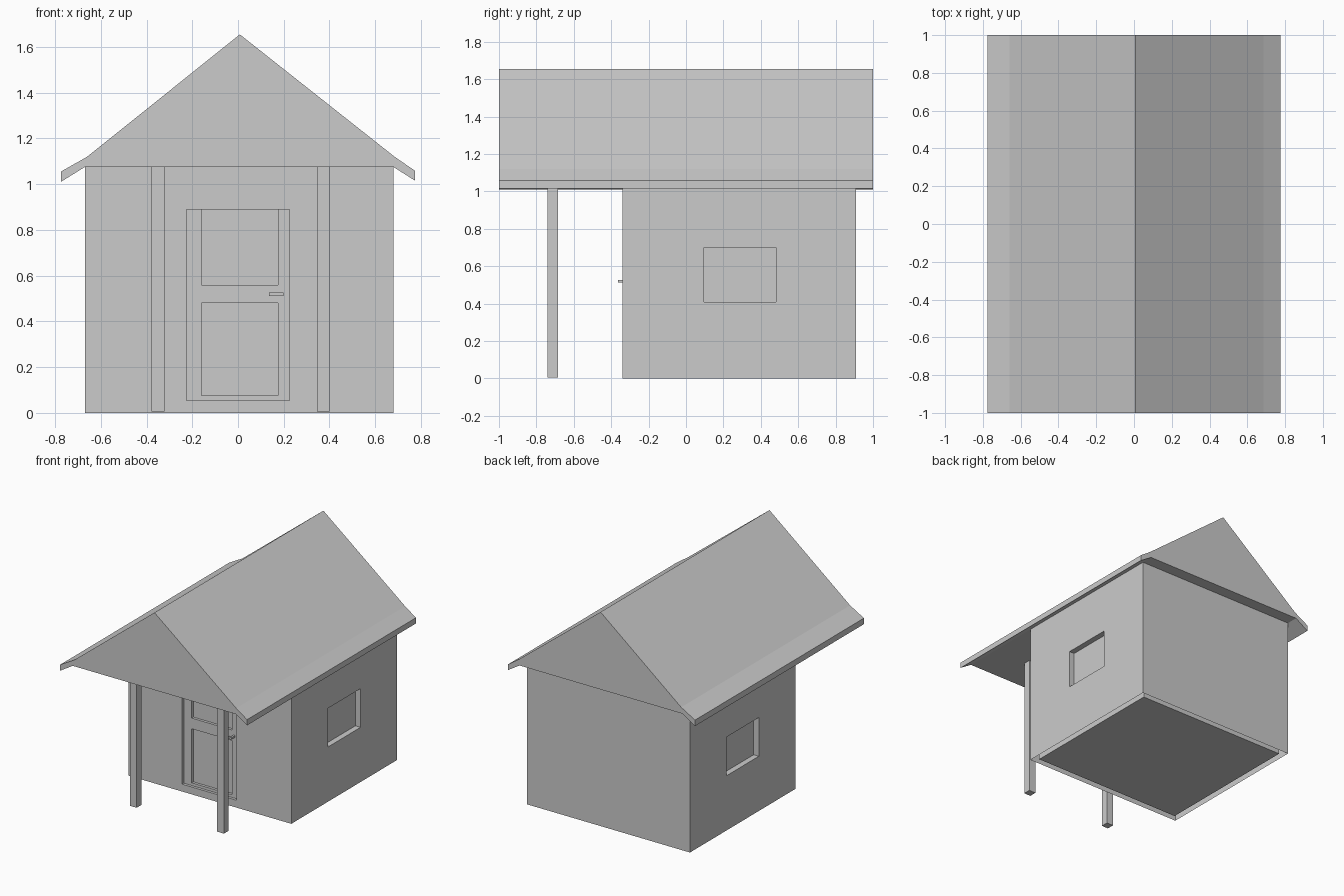
import bpy, bmesh
from mathutils import Vector

if "Cube" in bpy.data.objects:
    bpy.data.objects.remove(bpy.data.objects["Cube"])


def finish(bm, name):
    me = bpy.data.meshes.new(name)
    bm.to_mesh(me)
    bm.free()
    ob = bpy.data.objects.new(name, me)
    bpy.context.collection.objects.link(ob)
    return ob


def add_box(bm, lo, hi):
    lo, hi = Vector(lo), Vector(hi)
    verts = bmesh.ops.create_cube(bm, size=1)["verts"]
    bmesh.ops.scale(bm, vec=hi - lo, verts=verts)
    bmesh.ops.translate(bm, vec=(lo + hi) / 2, verts=verts)


def box(name, lo, hi):
    bm = bmesh.new()
    add_box(bm, lo, hi)
    return finish(bm, name)


def recess(bm, axis, level, u_range, z_range, push):
    """Cut a rectangle into the flat side at axis=level and push it inwards."""
    other = 1 - axis

    def side():
        bm.normal_update()
        return [f for f in bm.faces if abs(f.normal[axis]) > 0.9
                and abs(f.calc_center_median()[axis] - level) < 1e-4]

    for ax, values in ((other, u_range), (2, z_range)):
        for value in values:
            no = Vector((0, 0, 0))
            no[ax] = 1
            faces = side()
            geom = faces + list({e for f in faces for e in f.edges}) \
                + list({v for f in faces for v in f.verts})
            bmesh.ops.bisect_plane(bm, geom=geom, dist=1e-5, plane_co=no * value, plane_no=no)
    picked = [f for f in side()
              if u_range[0] < f.calc_center_median()[other] < u_range[1]
              and z_range[0] < f.calc_center_median()[2] < z_range[1]]
    new = bmesh.ops.extrude_face_region(bm, geom=picked)["geom"]
    bmesh.ops.delete(bm, geom=[f for f in picked if f.is_valid], context="FACES")
    move = Vector((0, 0, 0))
    move[axis] = push
    bmesh.ops.translate(bm, vec=move, verts=[g for g in new if isinstance(g, bmesh.types.BMVert)])


X0, X1, Y0, Y1, TOP = -0.67, 0.68, -0.34, 0.91, 1.075

# Outer walls: open top and bottom, with window and panelled door recesses
bm = bmesh.new()
add_box(bm, (X0, Y0, 0), (X1, Y1, TOP))
bm.normal_update()
bmesh.ops.delete(bm, geom=[f for f in bm.faces if abs(f.normal.z) > 0.9], context="FACES_ONLY")
recess(bm, 0, X1, (0.095, 0.48), (0.41, 0.70), -0.043)
recess(bm, 0, X0, (0.095, 0.48), (0.41, 0.70), 0.043)
recess(bm, 1, Y0, (-0.225, 0.225), (0.055, 0.89), 0.02)
for z_range in ((0.075, 0.48), (0.56, 0.89)):
    recess(bm, 1, Y0 + 0.02, (-0.16, 0.175), z_range, 0.02)
finish(bm, "outer_walls")

# Inner room with floor, set in by the wall thickness
T = 0.045
box("inner_room", (X0 + T, Y0 + T, 0.002), (X1 - T, Y1 - T, TOP))

# Door handle: lever and stem
bm = bmesh.new()
add_box(bm, (0.135, -0.364, 0.512), (0.20, -0.35, 0.526))
add_box(bm, (0.186, -0.35, 0.512), (0.20, Y0 + 0.02, 0.526))
finish(bm, "door_handle")

# Porch posts
for name, x in (("left_post", -0.35), ("right_post", 0.373)):
    box(name, (x - 0.028, -0.74, 0.005), (x + 0.028, -0.684, TOP))

# Roof: gable profile with flared eaves, extruded along y
profile = [(-0.775, 1.01), (-0.67, 1.075), (0.68, 1.075), (0.775, 1.015), (0.775, 1.058),
           (0.685, 1.12), (0.008, 1.655), (-0.66, 1.12), (-0.775, 1.055)]
bm = bmesh.new()
gable = bm.faces.new([bm.verts.new((x, -1, z)) for x, z in profile])
new = bmesh.ops.extrude_face_region(bm, geom=[gable], use_keep_orig=True)["geom"]
bmesh.ops.translate(bm, vec=(0, 2, 0), verts=[g for g in new if isinstance(g, bmesh.types.BMVert)])
bmesh.ops.recalc_face_normals(bm, faces=bm.faces)
finish(bm, "roof")
